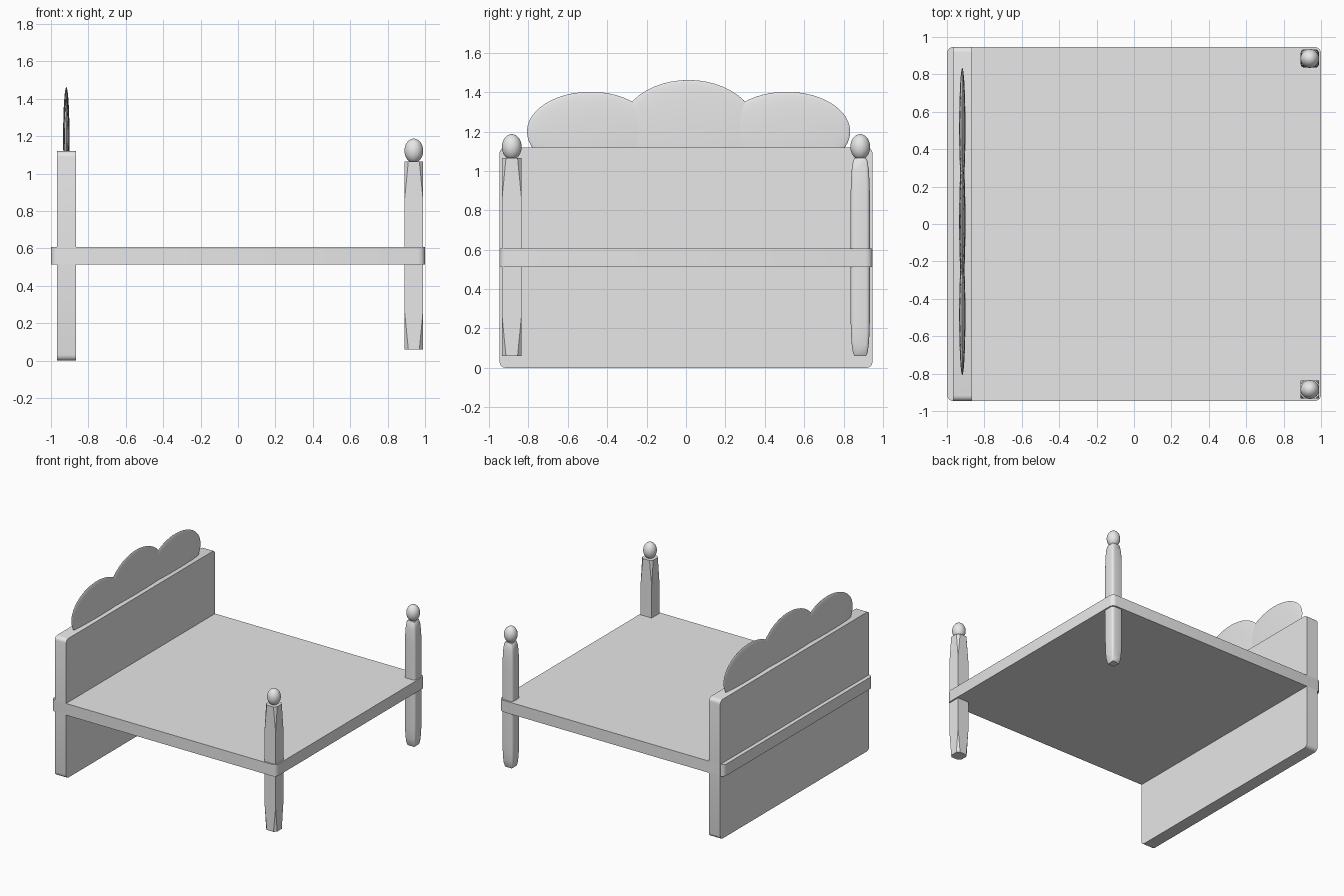
import bpy, bmesh
from mathutils import Matrix, Vector

if "Cube" in bpy.data.objects:
    bpy.data.objects.remove(bpy.data.objects["Cube"])

grey = bpy.data.materials.new("light grey")
grey.diffuse_color = (0.8, 0.8, 0.8, 1)
grey.use_nodes = True
grey.node_tree.nodes["Principled BSDF"].inputs["Base Color"].default_value = grey.diffuse_color


def finish(name, bm, smooth=True):
    mesh = bpy.data.meshes.new(name)
    bmesh.ops.recalc_face_normals(bm, faces=bm.faces)
    bm.to_mesh(mesh)
    bm.free()
    mesh.materials.append(grey)
    ob = bpy.data.objects.new(name, mesh)
    bpy.context.collection.objects.link(ob)
    bpy.context.view_layer.objects.active = ob
    for o in bpy.context.selected_objects:
        o.select_set(False)
    ob.select_set(True)
    if smooth:
        bpy.ops.object.shade_smooth_by_angle(angle=0.6)


def place(bm, center, size):
    bmesh.ops.transform(bm, matrix=Matrix.LocRotScale(Vector(center), None, Vector(size)),
                        verts=bm.verts)


def board(name, lo, hi, axis, radius):
    """Box whose four edges parallel to one axis are rounded."""
    bm = bmesh.new()
    bmesh.ops.create_cube(bm, size=1)
    lo, hi = Vector(lo), Vector(hi)
    place(bm, (lo + hi) / 2, hi - lo)
    length = (hi - lo)[axis]
    edges = [e for e in bm.edges
             if abs(abs((e.verts[0].co - e.verts[1].co)[axis]) - length) < 1e-4]
    bmesh.ops.bevel(bm, geom=edges, offset=radius, segments=4, profile=0.5, affect='EDGES')
    finish(name, bm)


def post(name, y, corners_only):
    """Stretched unit cube: the bevel becomes a long taper towards both ends."""
    bm = bmesh.new()
    bmesh.ops.create_cube(bm, size=1)
    if corners_only:
        bmesh.ops.bevel(bm, geom=bm.verts[:], offset=0.2, segments=1, affect='VERTICES')
    else:
        bmesh.ops.bevel(bm, geom=bm.edges[:], offset=0.2, segments=4, profile=0.5,
                        affect='EDGES')
    place(bm, (0.94, y, 0.5625), (0.098, 0.098, 1.005))
    finish(name, bm, not corners_only)


def ellipsoid(name, center, radii):
    bm = bmesh.new()
    bmesh.ops.create_uvsphere(bm, u_segments=48, v_segments=24, radius=1)
    place(bm, center, radii)
    finish(name, bm)


# Platform and headboard
board("bed_platform", (-1, -0.947, 0.513), (1, 0.947, 0.607), 2, 0.035)
board("headboard", (-0.968, -0.947, 0), (-0.867, 0.947, 1.12), 0, 0.03)

# Scalloped crest on the headboard
ellipsoid("crest_front", (-0.918, -0.485, 1.2), (0.017, 0.323, 0.202))
ellipsoid("crest_middle", (-0.918, 0.013, 1.2), (0.017, 0.353, 0.262))
ellipsoid("crest_back", (-0.918, 0.511, 1.2), (0.017, 0.323, 0.202))

# Foot posts with egg-shaped finials
for side, y in (("front", -0.885), ("back", 0.885)):
    post("foot_post_" + side, y, side == "front")
    ellipsoid("finial_" + side, (0.94, y, 1.122), (0.05, 0.05, 0.065))
